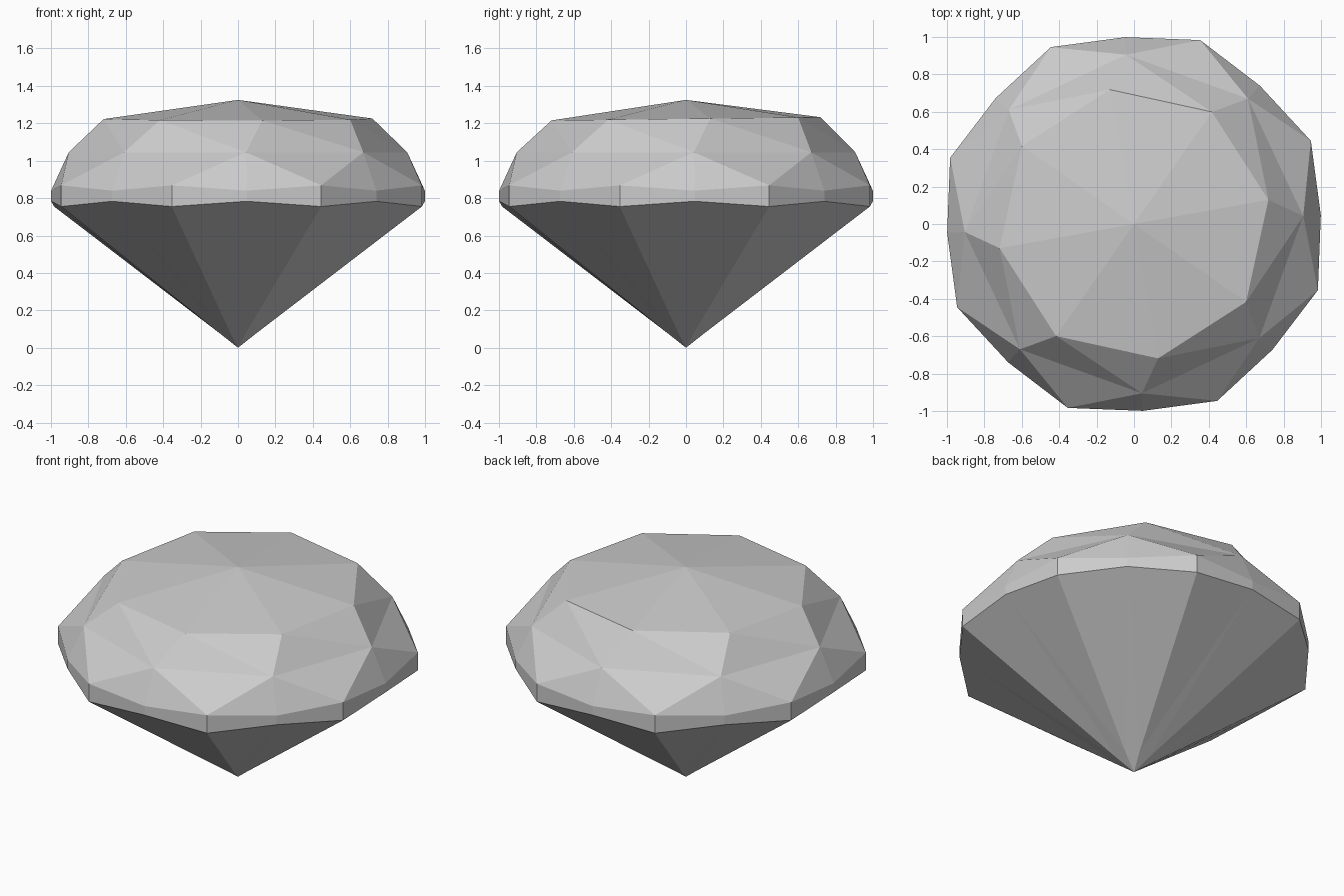
import bpy, bmesh
from math import cos, sin, radians

cube = bpy.data.objects.get("Cube")
if cube:
    bpy.data.objects.remove(cube, do_unlink=True)

SIDES = 8
STEP = 360 / SIDES

grey = bpy.data.materials.new("pale_grey_stone")
grey.use_nodes = True
colour = (0.6, 0.6, 0.6, 1)
grey.diffuse_color = colour
grey.node_tree.nodes["Principled BSDF"].inputs["Base Color"].default_value = colour

bm = bmesh.new()


def ring(radius, z, start, tilt=0.0):
    """Eight evenly spaced points, the first at the start angle."""
    points = []
    for k in range(SIDES):
        a = radians(start + STEP * k)
        x, y = radius * cos(a), radius * sin(a)
        points.append(bm.verts.new((x, y, z + tilt * y)))
    return points


# Rings from the bottom tip to the crown peak
MID, CORNER = 2.7, 25.2
tip = bm.verts.new((0, 0, 0))
low = ring(0.1, 0.073, 22.5)
corner_low = ring(1.045, 0.755, CORNER)
mid_low = ring(1.0, 0.783, MID)
corner_top = ring(1.045, 0.868, CORNER)
mid_top = ring(1.0, 0.84, MID)
bezel = ring(0.906, 1.045, MID)
table = ring(0.73, 1.224, 10.2, tilt=0.012)
peak = bm.verts.new((0, 0, 1.325))

for k in range(SIDES):
    n = (k + 1) % SIDES
    facets = [
        # Pavilion: point and long lower facets
        (tip, low[n], low[k]),
        (low[k], low[n], mid_low[n]),
        (low[k], mid_low[n], corner_low[k]),
        (low[n], corner_low[n], mid_low[n]),
        # Girdle band
        (mid_low[k], corner_low[k], corner_top[k], mid_top[k]),
        (corner_low[k], mid_low[n], mid_top[n], corner_top[k]),
        # Crown: girdle facets, star facets and shallow top
        (mid_top[k], corner_top[k], bezel[k]),
        (corner_top[k], mid_top[n], bezel[n]),
        (corner_top[k], bezel[n], bezel[k]),
        (bezel[k], bezel[n], table[k]),
        (table[k], bezel[n], table[n]),
        (table[k], table[n], peak),
    ]
    for facet in facets:
        bm.faces.new(facet)

bmesh.ops.recalc_face_normals(bm, faces=bm.faces)
mesh = bpy.data.meshes.new("cut_gem")
bm.to_mesh(mesh)
bm.free()
mesh.materials.append(grey)
gem = bpy.data.objects.new("cut_gem", mesh)
bpy.context.collection.objects.link(gem)
